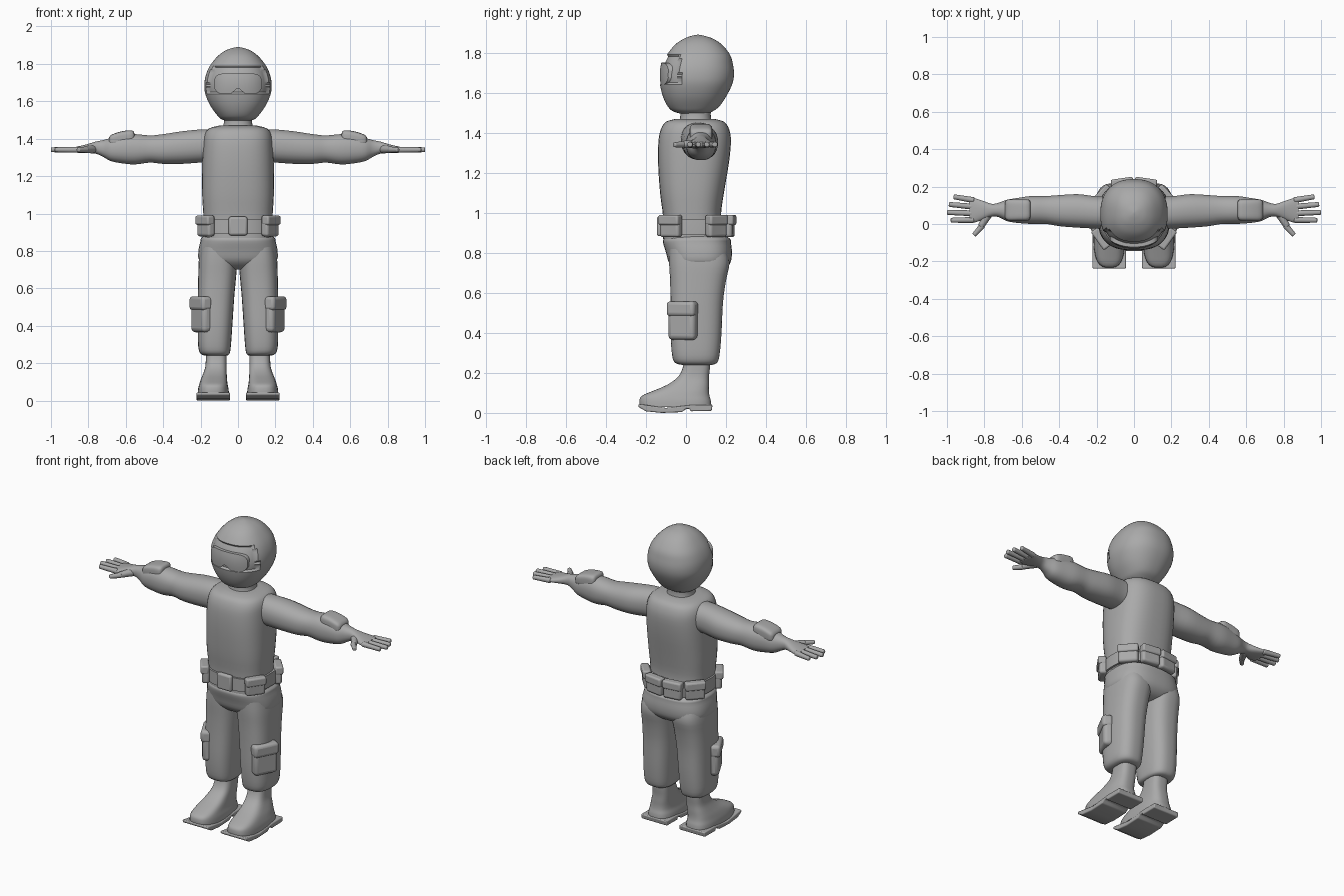
import bpy, bmesh, math
from mathutils import Vector, Matrix

if "Cube" in bpy.data.objects:
    bpy.data.objects.remove(bpy.data.objects["Cube"])

grey = bpy.data.materials.new("plain_grey")
grey.diffuse_color = (0.4, 0.4, 0.4, 1)
grey.use_nodes = True
grey.node_tree.nodes["Principled BSDF"].inputs["Base Color"].default_value = grey.diffuse_color


def finish(name, bm, mirror=False, bevel=0.0, angle=40):
    bmesh.ops.recalc_face_normals(bm, faces=bm.faces)
    me = bpy.data.meshes.new(name)
    bm.to_mesh(me)
    bm.free()
    ob = bpy.data.objects.new(name, me)
    bpy.context.collection.objects.link(ob)
    me.materials.append(grey)
    if mirror:
        ob.modifiers.new("mirror", 'MIRROR').use_mirror_merge = False
    if bevel:
        b = ob.modifiers.new("bevel", 'BEVEL')
        b.width, b.segments = bevel, 3
    bpy.ops.object.select_all(action='DESELECT')
    ob.select_set(True)
    bpy.context.view_layer.objects.active = ob
    bpy.ops.object.shade_smooth_by_angle(angle=math.radians(angle))
    return ob


def smooth_rows(rows, sub):
    """Catmull-Rom interpolation between rows of numbers."""
    out = []
    for i in range(len(rows) - 1):
        p0, p1, p2 = rows[max(i - 1, 0)], rows[i], rows[i + 1]
        p3 = rows[min(i + 2, len(rows) - 1)]
        for k in range(sub):
            t = k / sub
            out.append([0.5 * (2 * b + (c - a) * t + (2 * a - 5 * b + 4 * c - d) * t * t
                               + (3 * b - a - 3 * c + d) * t ** 3)
                        for a, b, c, d in zip(p0, p1, p2, p3)])
    return out + [list(rows[-1])]


def loft(name, rows, n=2.3, segs=32, sub=3, axis='z', mirror=False, shape=None, angle=40):
    """Rows give position along the axis, then the bounds of a superellipse."""
    bm = bmesh.new()
    rings = []
    for t, a0, a1, b0, b1 in smooth_rows(rows, sub):
        ring = []
        for k in range(segs):
            w = 2 * math.pi * (k + 0.5) / segs
            c, s = math.cos(w), math.sin(w)
            u = (a0 + a1) / 2 + (a1 - a0) / 2 * math.copysign(abs(c) ** (2 / n), c)
            v = (b0 + b1) / 2 + (b1 - b0) / 2 * math.copysign(abs(s) ** (2 / n), s)
            p = Vector((u, v, t)) if axis == 'z' else Vector((t, u, v))
            ring.append(bm.verts.new(shape(p) if shape else p))
        rings.append(ring)
    for r, q in zip(rings, rings[1:]):
        for k in range(segs):
            j = (k + 1) % segs
            bm.faces.new((r[k], r[j], q[j], q[k]))
    bm.faces.new(rings[0])
    bm.faces.new(rings[-1])
    return finish(name, bm, mirror, angle=angle)


def box(name, center, size, turn=0, tilt=0, mirror=False, bevel=0.01):
    bm = bmesh.new()
    m = (Matrix.Translation(center) @ Matrix.Rotation(turn, 4, 'Z')
         @ Matrix.Rotation(tilt, 4, 'X') @ Matrix.Diagonal((*size, 1)))
    bmesh.ops.create_cube(bm, size=1, matrix=m)
    return finish(name, bm, mirror, bevel)


def rod(name, a, b, r1, r2):
    a, b = Vector(a), Vector(b)
    d = b - a
    m = Matrix.Translation((a + b) / 2) @ d.to_track_quat('Z', 'Y').to_matrix().to_4x4()
    bm = bmesh.new()
    bmesh.ops.create_cone(bm, cap_ends=True, segments=12, radius1=r1, radius2=r2,
                          depth=d.length, matrix=m)
    return finish(name, bm, True, r2 * 0.45)


# Helmet with a recessed face opening
def face_opening(p):
    if p.y < -0.035 and 1.65 < p.z < 1.782 and abs(p.x) < 0.165:
        d = Vector((0, 0.05, p.z)) - p
        p = p + d.normalized() * 0.012
    return p


head = [(1.49, .05, 0, .1), (1.505, .09, -.06, .13), (1.53, .115, -.09, .165),
        (1.58, .15, -.115, .2), (1.64, .175, -.13, .23), (1.69, .18, -.133, .24),
        (1.74, .172, -.12, .235), (1.79, .15, -.095, .22), (1.84, .11, -.055, .18),
        (1.87, .07, -.01, .135), (1.885, .03, .03, .09), (1.89, .004, .056, .064)]
loft("helmet", [(z, -x, x, a, b) for z, x, a, b in head], segs=64, sub=5,
     shape=face_opening, angle=32)

# Goggles curved around the face, with a notch for the nose
bm = bmesh.new()
cols = []
for i in range(33):
    x = -0.128 + 0.256 * i / 32
    e = max(0, 1 - abs(x / 0.13) ** 6) ** 0.5
    low = 1.69 - 0.052 * e + 0.03 * math.exp(-(x / 0.028) ** 2)
    high = 1.70 + 0.05 * e
    col = []
    for j in range(7):
        z = low + (high - low) * j / 6
        depth = 0.181 - 2.2 * max(0, z - 1.69) ** 2 - 1.5 * max(0, 1.69 - z) ** 2
        y = 0.05 - depth * (1 - abs(x / 0.18) ** 2.3) ** (1 / 2.3)
        col.append(bm.verts.new((x, y, z)))
    cols.append(col)
for a, b in zip(cols, cols[1:]):
    for j in range(6):
        bm.faces.new((a[j], b[j], b[j + 1], a[j + 1]))
ret = bmesh.ops.extrude_face_region(bm, geom=bm.faces[:])
for v in ret["geom"]:
    if isinstance(v, bmesh.types.BMVert):
        v.co.y += 0.03
finish("goggles", bm)

# Neck and torso
loft("neck", [(1.43, -.1, .1, -.05, .14), (1.47, -.078, .078, -.03, .125),
              (1.53, -.075, .075, -.03, .125)])
loft("torso", [(.87, -.185, .185, -.115, .19), (.98, -.185, .185, -.115, .175),
               (1.1, -.192, .192, -.13, .19), (1.25, -.192, .192, -.14, .215),
               (1.36, -.188, .188, -.138, .225), (1.42, -.18, .18, -.125, .215),
               (1.455, -.155, .155, -.1, .19), (1.47, -.1, .1, -.05, .14)], n=2.7, segs=40)

# Sleeves running into wrist and palm
loft("arm", [(.13, -.025, .148, 1.275, 1.45), (.2, -.025, .148, 1.272, 1.45),
             (.3, -.02, .16, 1.265, 1.44), (.4, -.012, .155, 1.265, 1.425),
             (.47, 0, .15, 1.272, 1.418), (.55, 0, .15, 1.262, 1.425),
             (.62, .005, .14, 1.268, 1.42), (.68, .015, .13, 1.28, 1.405),
             (.72, .035, .115, 1.302, 1.393), (.76, .04, .108, 1.32, 1.385),
             (.81, .022, .125, 1.323, 1.37), (.86, .006, .14, 1.325, 1.358),
             (.88, .012, .135, 1.33, 1.354)], axis='x', mirror=True, segs=24)
loft("elbow_pad", [(.553, .04, .115, 1.38, 1.425), (.565, .02, .13, 1.36, 1.444),
                   (.62, .018, .132, 1.36, 1.44), (.675, .02, .13, 1.36, 1.422),
                   (.69, .035, .115, 1.37, 1.405)], n=4, axis='x', mirror=True)

# Fingers and thumb
for name, y0, y1, tip in (("little_finger", .127, .146, .965), ("ring_finger", .092, .105, .99),
                          ("middle_finger", .057, .062, 1.0), ("index_finger", .022, .02, .98)):
    rod(name, (.855, y0, 1.341), (tip, y1, 1.341), .016, .013)
rod("thumb_base", (.775, .06, 1.345), (.82, -.015, 1.342), .024, .017)
rod("thumb", (.81, -.008, 1.342), (.856, -.06, 1.34), .017, .012)

# Belt with buckle and pouches following its curve
loft("belt", [(.89, -.198, .198, -.127, .215), (.93, -.198, .198, -.127, .212),
              (.97, -.196, .196, -.127, .208)], n=2.6, sub=1, segs=40)
box("buckle", (0, -.13, .933), (.1, .03, .1), bevel=.012)
for name, x, y, deg in (("front_pouch", .172, -.075, 55), ("rear_pouch", .168, .15, 132),
                        ("back_pouch", .062, .215, 172)):
    a = math.radians(deg)
    box(name, (x, y, .932), (.115, .045, .108), a, mirror=True, bevel=.014)
    # Pouch flap
    out = Vector((math.sin(a), -math.cos(a), 0)) * 0.006
    box(name + "_flap", Vector((x, y, .964)) + out, (.12, .048, .05), a, mirror=True, bevel=.01)

# Trousers
loft("trouser_hips", [(.7, -.1, .1, -.01, .15), (.715, -.16, .16, -.05, .19),
                      (.75, -.208, .208, -.085, .222), (.8, -.212, .212, -.1, .23),
                      (.85, -.202, .202, -.115, .225), (.868, -.198, .198, -.112, .222),
                      (.885, -.18, .18, -.1, .2)], n=2.7, segs=40)
loft("trouser_leg", [(.24, .06, .175, -.02, .13), (.25, .045, .2, -.055, .155),
                     (.29, .038, .213, -.07, .168), (.4, .03, .215, -.078, .178),
                     (.55, .02, .215, -.078, .185), (.66, .01, .213, -.08, .2),
                     (.75, .003, .21, -.085, .218), (.82, .003, .2, -.085, .2)],
     n=2.7, mirror=True)

# Thigh pocket with flap, wrapped on the outer front corner
turn = math.radians(62)
box("leg_pocket", (.195, -.015, .455), (.15, .06, .18), turn, mirror=True, bevel=.022)
box("leg_pocket_flap", (.2, -.018, .52), (.157, .064, .075), turn, mirror=True, bevel=.018)

# Boots: upper, then sole with raised toe and heel
loft("boot", [(.03, .048, .216, -.232, .128), (.06, .05, .214, -.233, .125),
              (.085, .055, .208, -.222, .118), (.11, .058, .2, -.165, .115),
              (.14, .06, .188, -.095, .115), (.18, .06, .175, -.04, .115),
              (.23, .06, .172, -.015, .12), (.28, .06, .172, -.01, .12)], n=3, mirror=True)
side = [(-.238, .045), (-.238, .03), (-.2, .008), (-.12, 0), (-.02, .004), (0, .02),
        (.018, .02), (.022, .008), (.128, .01), (.133, .04), (.03, .04), (-.1, .025)]
bm = bmesh.new()
f = bm.faces.new([bm.verts.new((.043, y, z)) for y, z in side])
ret = bmesh.ops.extrude_face_region(bm, geom=[f])
for v in ret["geom"]:
    if isinstance(v, bmesh.types.BMVert):
        v.co.x = .222
finish("sole", bm, True, .006)
